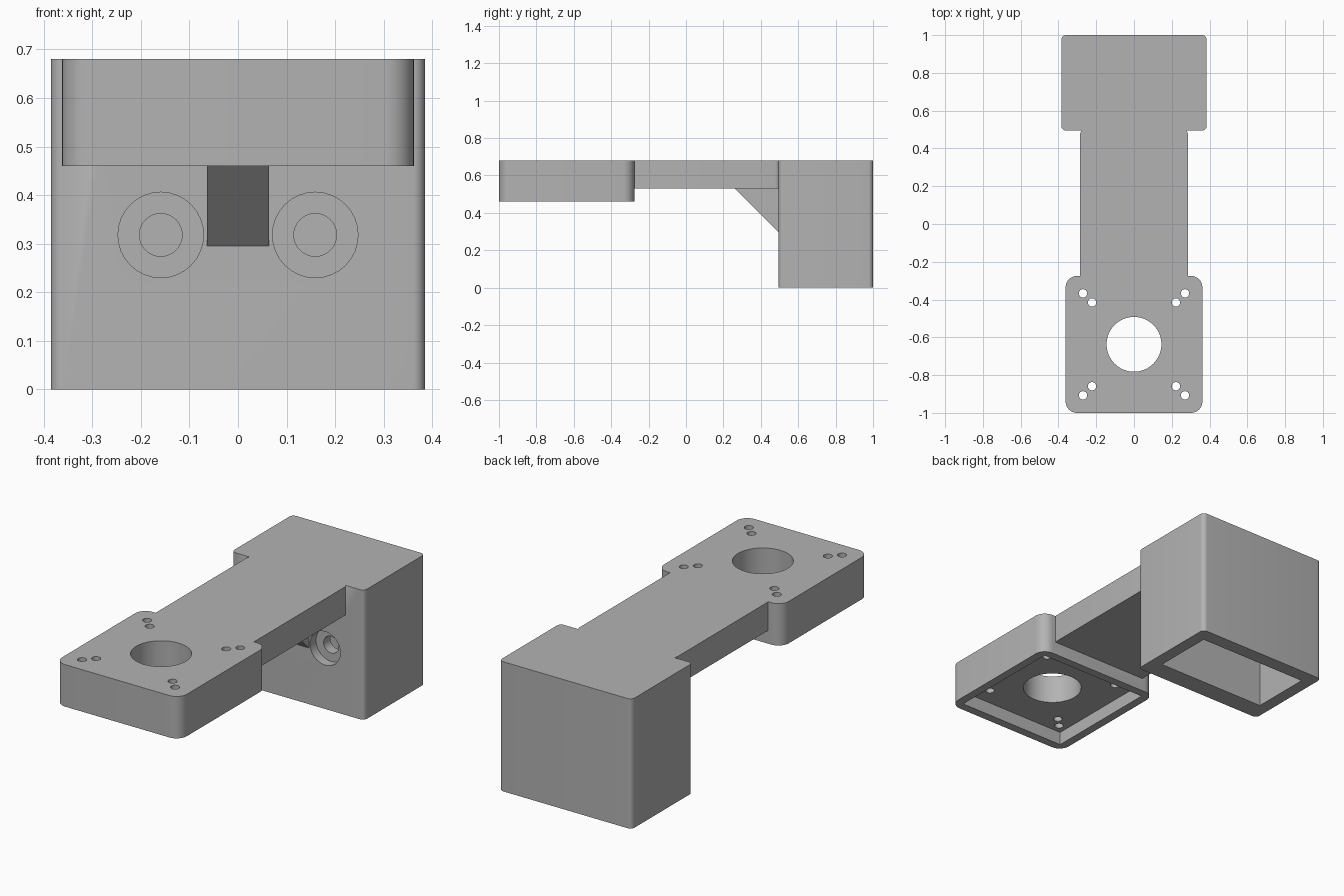
import bpy
import bmesh
from math import cos, sin, pi, radians
from mathutils import Matrix, Vector

cube = bpy.data.objects.get("Cube")
if cube:
    bpy.data.objects.remove(cube, do_unlink=True)

grey = bpy.data.materials.new("plain_grey")
grey.use_nodes = True
colour = (0.45, 0.45, 0.45, 1)
grey.diffuse_color = colour
grey.node_tree.nodes["Principled BSDF"].inputs["Base Color"].default_value = colour


def extrude(name, points, offset):
    """Solid made by pushing a flat outline along an offset."""
    bm = bmesh.new()
    base = bm.faces.new([bm.verts.new(p) for p in points])
    new = bmesh.ops.extrude_face_region(bm, geom=[base])["geom"]
    moved = [g for g in new if isinstance(g, bmesh.types.BMVert)]
    bmesh.ops.translate(bm, verts=moved, vec=offset)
    bmesh.ops.recalc_face_normals(bm, faces=bm.faces)
    mesh = bpy.data.meshes.new(name)
    bm.to_mesh(mesh)
    bm.free()
    mesh.materials.append(grey)
    obj = bpy.data.objects.new(name, mesh)
    bpy.context.collection.objects.link(obj)
    return obj


def block(name, half, y0, y1, z0, z1, r=0, steps=8):
    """Upright block with rounded vertical corners."""
    corners = [(half, y1), (-half, y1), (-half, y0), (half, y0)]
    if not r:
        return extrude(name, [(x, y, z0) for x, y in corners], (0, 0, z1 - z0))
    pts = []
    for q, (x, y) in enumerate(corners):
        cx = x - r if x > 0 else x + r
        cy = y - r if y == y1 else y + r
        for i in range(steps + 1):
            a = (q + i / steps) * pi / 2
            pts.append((cx + r * cos(a), cy + r * sin(a), z0))
    return extrude(name, pts, (0, 0, z1 - z0))


def cylinder(name, r, start, offset, sides=32):
    """Round cutter along an axis."""
    turn = Vector(offset).to_track_quat('Z', 'Y').to_matrix().to_4x4()
    place = Matrix.Translation(start) @ turn
    ring = [2 * pi * i / sides for i in range(sides)]
    return extrude(name, [place @ Vector((r * cos(a), r * sin(a), 0)) for a in ring], offset)


def combine(target, tool, operation):
    """Apply a boolean and discard the tool."""
    mod = target.modifiers.new("boolean", 'BOOLEAN')
    mod.operation, mod.solver, mod.object = operation, 'EXACT', tool
    bpy.context.view_layer.objects.active = target
    bpy.ops.object.modifier_apply(modifier=mod.name)
    bpy.data.objects.remove(tool, do_unlink=True)


TOP, SHELF, FRONT = 0.68, 0.53, 0.495
MOTOR_Y = -0.637

# Clamp block, arm, motor plate and gusset joined into one body
body = block("motor_bracket", 0.385, FRONT, 1, 0, TOP, 0.025)
gusset = extrude("gusset", [(-0.064, 0.24, 0.55), (-0.064, 0.51, 0.55), (-0.064, 0.51, 0.28)],
                 (0.128, 0, 0))
for part in (block("arm", 0.285, -0.3, 0.505, SHELF, TOP, 0.03),
             block("motor_plate", 0.362, -1, -0.275, 0.46, TOP, 0.06),
             gusset):
    combine(body, part, 'UNION')

# Pockets open to the underside
combine(body, block("clamp_pocket", 0.32, 0.6, 0.925, -0.1, 0.635), 'DIFFERENCE')
combine(body, block("motor_pocket", 0.317, -0.954, -0.32, 0.3, SHELF), 'DIFFERENCE')

# Shaft hole and paired screw holes at each plate corner
up = (0, 0, 0.5)
combine(body, cylinder("shaft_hole", 0.145, (0, MOTOR_Y, 0.4), up, 64), 'DIFFERENCE')
for sx in (-1, 1):
    for sy in (-1, 1):
        for d in (0.222, 0.27):
            hole = cylinder("screw_hole", 0.022, (sx * d, MOTOR_Y + sy * d, 0.4), up, 24)
            combine(body, hole, 'DIFFERENCE')

# Counterbored fixing holes in the front of the clamp block
for sx in (-1, 1):
    for r, depth in ((0.088, 0.05), (0.044, 0.2)):
        bore = cylinder("fixing_hole", r, (sx * 0.159, FRONT + depth, 0.318), (0, -depth - 0.1, 0))
        combine(body, bore, 'DIFFERENCE')

# Smooth rounded corners with crisp edges
bpy.ops.object.select_all(action='DESELECT')
body.select_set(True)
bpy.context.view_layer.objects.active = body
bpy.ops.object.shade_smooth_by_angle(angle=radians(30))
